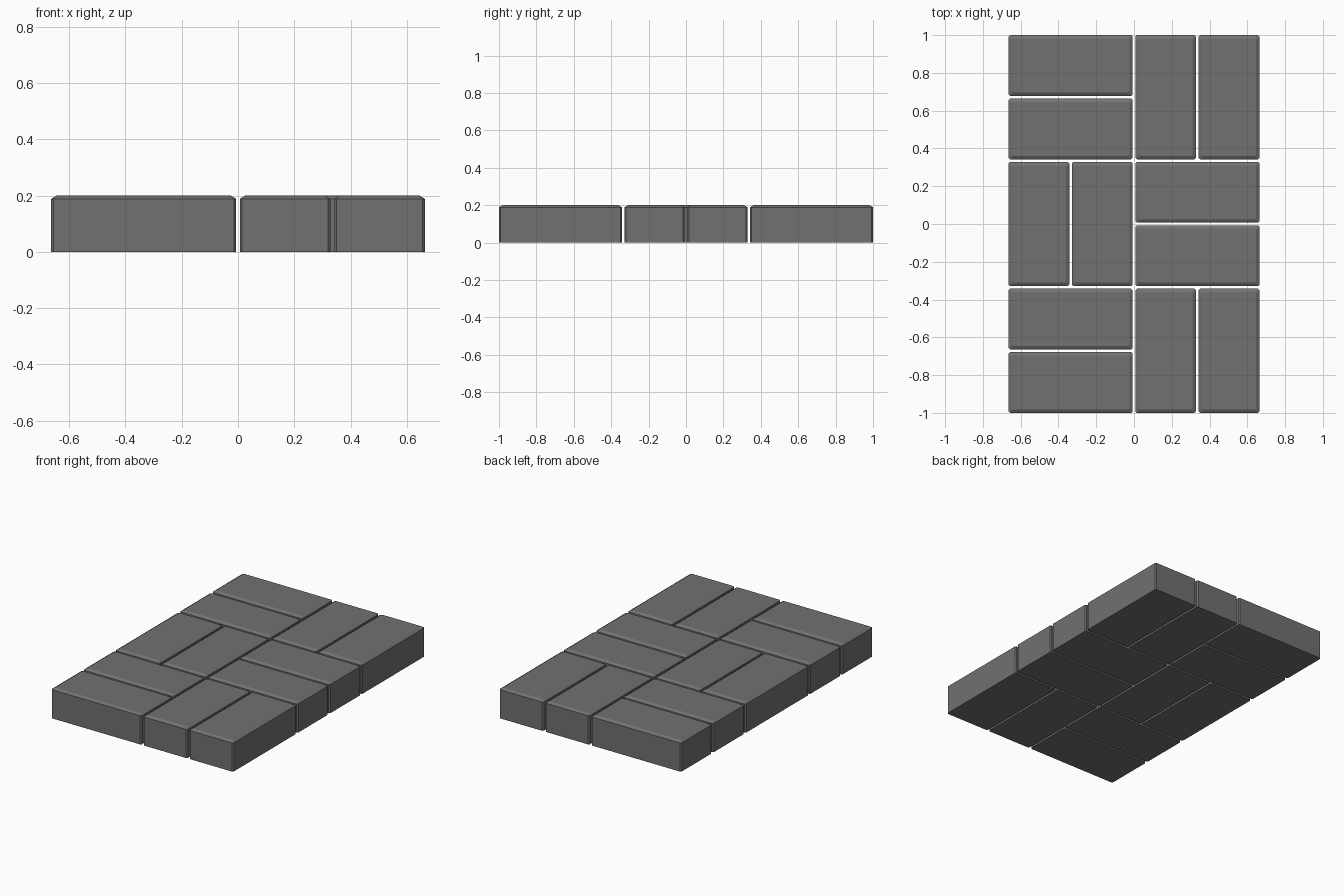
import bpy, bmesh

if "Cube" in bpy.data.objects:
    bpy.data.objects.remove(bpy.data.objects["Cube"])

LONG, GAP, HEIGHT = 0.6575, 0.01375, 0.2
SHORT = (LONG - GAP) / 2
CORNER, INSET, DROP = 0.008, 0.018, 0.011

stone = bpy.data.materials.new("grey stone")
stone.diffuse_color = (0.17, 0.165, 0.157, 1)
stone.use_nodes = True
stone.node_tree.nodes["Principled BSDF"].inputs["Base Color"].default_value = stone.diffuse_color


def outline(hx, hy, c):
    """Rectangle with small chamfered corners."""
    return [(hx, -hy + c), (hx, hy - c), (hx - c, hy), (-hx + c, hy),
            (-hx, hy - c), (-hx, -hy + c), (-hx + c, -hy), (hx - c, -hy)]


def paver(name, x, y, sx, sy):
    """Brick with vertical sides and a shallow chamfer round the top."""
    bm = bmesh.new()
    rings = []
    for inset, z in ((0, 0), (0, HEIGHT - DROP), (INSET, HEIGHT)):
        pts = outline(sx / 2 - inset, sy / 2 - inset, CORNER)
        rings.append([bm.verts.new((px, py, z)) for px, py in pts])
    for a, b in zip(rings, rings[1:]):
        for i in range(8):
            j = (i + 1) % 8
            bm.faces.new((a[i], a[j], b[j], b[i]))
    bm.faces.new(rings[-1])
    bm.faces.new(rings[0][::-1])
    mesh = bpy.data.meshes.new(name)
    bm.to_mesh(mesh)
    bm.free()
    mesh.materials.append(stone)
    ob = bpy.data.objects.new(name, mesh)
    ob.location = (x, y, 0)
    bpy.context.collection.objects.link(ob)


# basket weave: 2 x 3 cells, each holding two bricks, direction alternating
pitch = LONG + GAP
off = (SHORT + GAP) / 2
for col in range(2):
    for row in range(3):
        cx, cy = (col - 0.5) * pitch, (row - 1) * pitch
        for s in (-1, 1):
            name = f"paver_{col}_{row}_{'a' if s < 0 else 'b'}"
            if (col + row) % 2 == 0:
                paver(name, cx, cy + s * off, LONG, SHORT)
            else:
                paver(name, cx + s * off, cy, SHORT, LONG)
